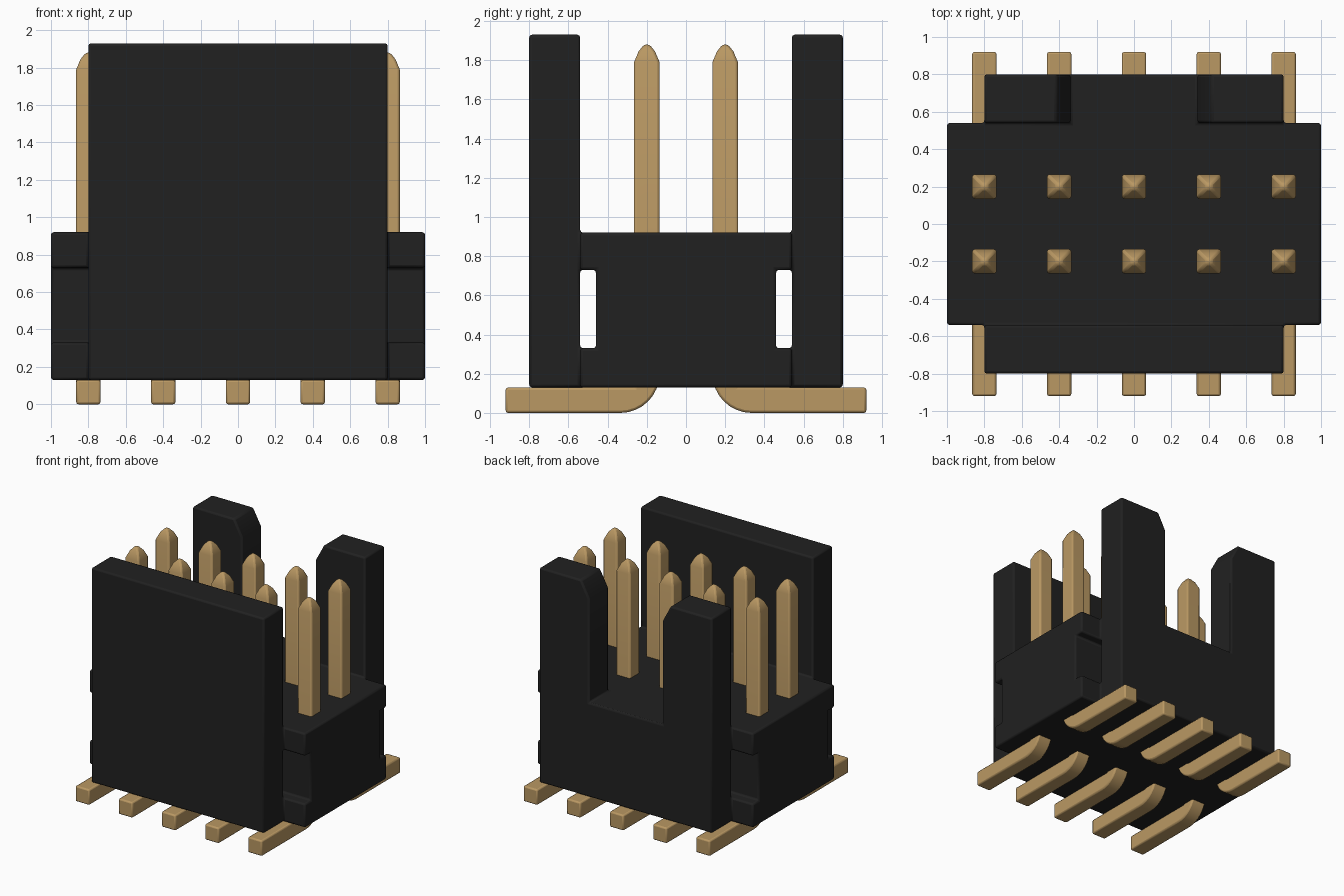
import bpy, bmesh, math

if "Cube" in bpy.data.objects:
    bpy.data.objects.remove(bpy.data.objects["Cube"])


def material(name, color):
    m = bpy.data.materials.new(name)
    m.diffuse_color = (*color, 1)
    m.use_nodes = True
    m.node_tree.nodes["Principled BSDF"].inputs["Base Color"].default_value = m.diffuse_color
    return m


black = material("black_plastic", (0.015, 0.015, 0.015))
gold = material("gold_metal", (0.49, 0.315, 0.125))


def finish(name, bm, mat):
    bmesh.ops.recalc_face_normals(bm, faces=bm.faces)
    me = bpy.data.meshes.new(name)
    bm.to_mesh(me)
    bm.free()
    me.materials.append(mat)
    ob = bpy.data.objects.new(name, me)
    bpy.context.collection.objects.link(ob)
    return ob


def prism(name, pts, to3d, depth, mat):
    """Extrude a closed profile; to3d places a profile point in space."""
    bm = bmesh.new()
    f = bm.faces.new([bm.verts.new(to3d(a, b)) for a, b in pts])
    ext = bmesh.ops.extrude_face_region(bm, geom=[f])
    moved = [g for g in ext["geom"] if isinstance(g, bmesh.types.BMVert)]
    bmesh.ops.translate(bm, vec=depth, verts=moved)
    return finish(name, bm, mat)


def bevel(ob, width, segments=2):
    m = ob.modifiers.new("soft_edges", "BEVEL")
    m.width, m.segments = width, segments
    m.limit_method, m.angle_limit = "ANGLE", math.radians(35)


def smooth(ob):
    bpy.ops.object.select_all(action="DESELECT")
    ob.select_set(True)
    bpy.context.view_layer.objects.active = ob
    bpy.ops.object.shade_smooth_by_angle(angle=math.radians(30))


# Central block, with side channels cut into its profile
Z0, Z1, TOP = 0.13, 0.92, 1.93
half = [(0.54, Z0), (0.54, 0.33), (0.46, 0.33), (0.46, 0.73), (0.54, 0.73), (0.54, Z1)]
profile = half + [(-y, z) for y, z in reversed(half)]
housing = prism("housing", profile, lambda y, z: (-1, y, z), (2, 0, 0), black)

# Full front wall
front = prism("front_wall", [(-0.8, Z0), (0.8, Z0), (0.8, TOP), (-0.8, TOP)],
              lambda x, z: (x, -0.8, z), (0, 0.26, 0), black)

# Back wall with a wide slot and chamfered inner corners
side = [(0.8, Z0), (0.8, TOP), (0.415, TOP), (0.34, 1.79), (0.34, Z1)]
back = prism("back_wall", side + [(-x, z) for x, z in reversed(side)],
             lambda x, z: (x, 0.54, z), (0, 0.26, 0), black)

# Merge walls into the housing
for wall in (front, back):
    m = housing.modifiers.new("join", "BOOLEAN")
    m.operation, m.solver, m.object = "UNION", "EXACT", wall
    bpy.context.view_layer.objects.active = housing
    bpy.ops.object.modifier_apply(modifier=m.name)
    bpy.data.objects.remove(wall)
bevel(housing, 0.014)
smooth(housing)

# Bent pin: upright post, rounded heel and flat foot
W, R = 0.065, 0.2
heel = [(0.135 + R - R * math.cos(t), R - R * math.sin(t))
        for t in [math.radians(90 * i / 8) for i in range(9)]]
outline = [(0.92, 0), (0.92, 0.13), (0.265, 0.13), (0.265, 1.79), (0.135, 1.79)] + heel


def make_pin(name, x, s):
    pin = prism(name, outline, lambda y, z: (x - W, s * y, z), (2 * W, 0, 0), gold)
    bm = bmesh.new()
    bm.from_mesh(pin.data)
    # Tapered tip
    top = max(bm.faces, key=lambda f: f.calc_center_median().z if abs(f.normal.z) > 0.9 else -1)
    for z, w in ((1.845, 0.042), (1.88, 0.014)):
        new = bmesh.ops.extrude_face_region(bm, geom=[top])["geom"]
        bmesh.ops.delete(bm, geom=[top], context="FACES_ONLY")
        top = [g for g in new if isinstance(g, bmesh.types.BMFace)][0]
        for v in top.verts:
            v.co.x = x + math.copysign(w, v.co.x - x)
            v.co.y = s * 0.2 + math.copysign(w, v.co.y - s * 0.2)
            v.co.z = z
    bmesh.ops.recalc_face_normals(bm, faces=bm.faces)
    bm.to_mesh(pin.data)
    bm.free()
    bevel(pin, 0.012)
    smooth(pin)


for i in range(5):
    for s, row in ((-1, "front"), (1, "back")):
        make_pin(f"{row}_pin_{i + 1}", -0.8 + 0.4 * i, s)
